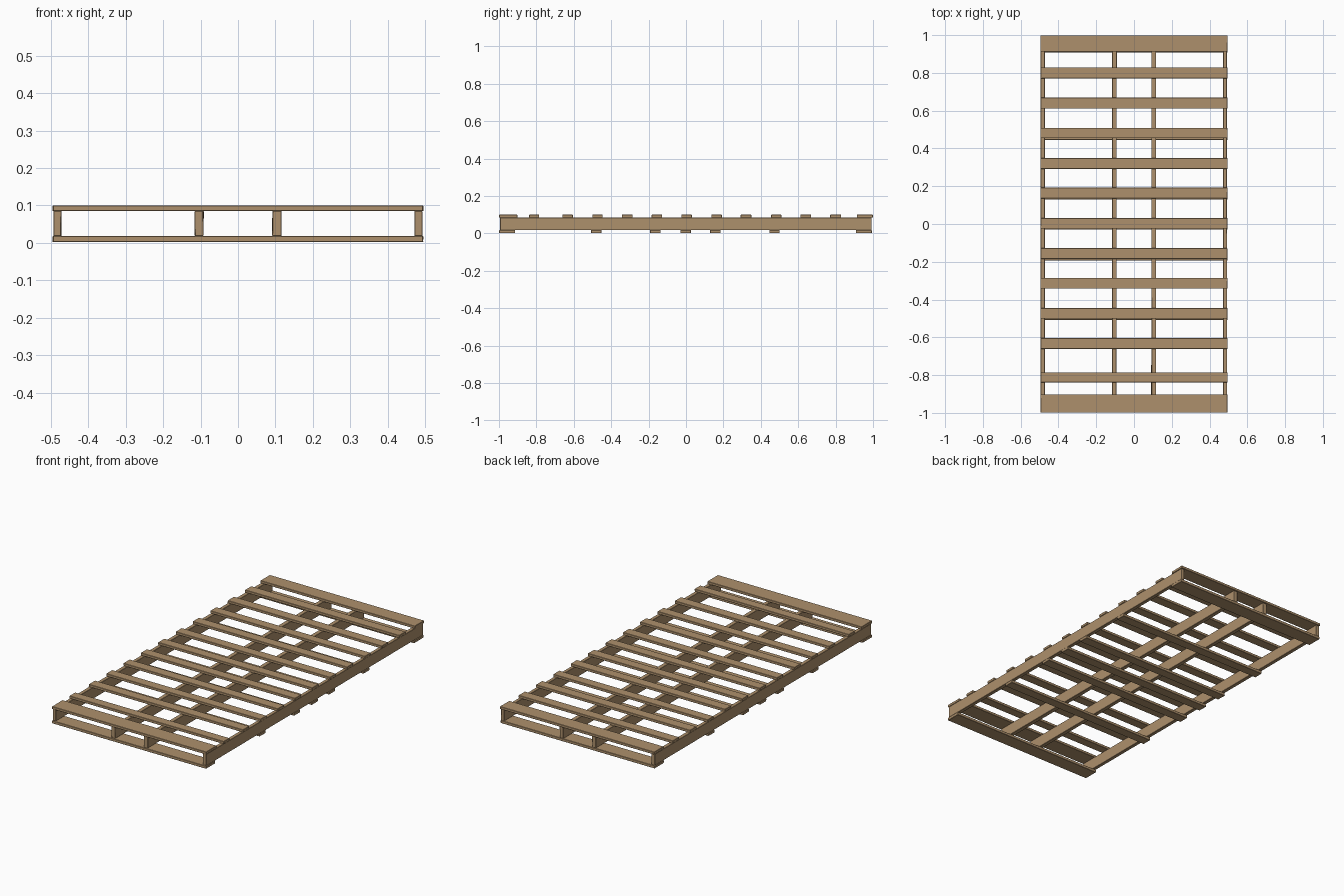
import bpy, bmesh, random

if "Cube" in bpy.data.objects:
    bpy.data.objects.remove(bpy.data.objects["Cube"])

random.seed(4)
wood = bpy.data.materials.new("wood")
wood.diffuse_color = (0.42, 0.28, 0.15, 1)
wood.use_nodes = True
wood.node_tree.nodes["Principled BSDF"].inputs["Base Color"].default_value = wood.diffuse_color


def plank(name, x0, x1, y0, y1, z0, z1):
    """Sawn plank with slightly worn, chamfered edges."""
    bm = bmesh.new()
    bmesh.ops.create_cube(bm, size=1)
    for v in bm.verts:
        v.co.x = x1 if v.co.x > 0 else x0
        v.co.y = y1 if v.co.y > 0 else y0
        v.co.z = z1 if v.co.z > 0 else z0
        v.co.x -= random.uniform(0, 0.002) * (1 if v.co.x > 0 else -1)
    bmesh.ops.bevel(bm, geom=bm.edges[:], offset=0.0015, segments=1,
                    affect='EDGES', profile=0.5)
    bmesh.ops.recalc_face_normals(bm, faces=bm.faces[:])
    mesh = bpy.data.meshes.new(name)
    bm.to_mesh(mesh)
    bm.free()
    mesh.materials.append(wood)
    obj = bpy.data.objects.new(name, mesh)
    bpy.context.collection.objects.link(obj)


# Long stringers: an outer and an inner one on each side
for side, s in (("left", -1), ("right", 1)):
    for label, inner, outer in (("outer", 0.473, 0.494), ("inner", 0.093, 0.117)):
        xs = sorted((s * inner, s * outer))
        plank(f"{label}_stringer_{side}", *xs, -0.994, 0.992, 0.018, 0.085)

# Top deck: wide end boards and narrow slats (centre, width)
top = [(-0.950, 0.097), (-0.812, 0.053), (-0.633, 0.057), (-0.473, 0.055),
       (-0.314, 0.057), (-0.156, 0.056), (0.003, 0.056), (0.164, 0.056),
       (0.321, 0.057), (0.482, 0.055), (0.640, 0.058), (0.800, 0.058),
       (0.956, 0.086)]
for i, (y, w) in enumerate(top):
    plank(f"top_board_{i + 1}", -0.496, 0.496, y - w / 2, y + w / 2, 0.085, 0.100)

# Bottom deck boards
bottom = [(-0.956, 0.085), (-0.480, 0.056), (-0.164, 0.057), (-0.002, 0.056),
          (0.157, 0.056), (0.473, 0.055), (0.951, 0.085)]
for i, (y, w) in enumerate(bottom):
    plank(f"bottom_board_{i + 1}", -0.496, 0.496, y - w / 2, y + w / 2, 0.002, 0.018)
